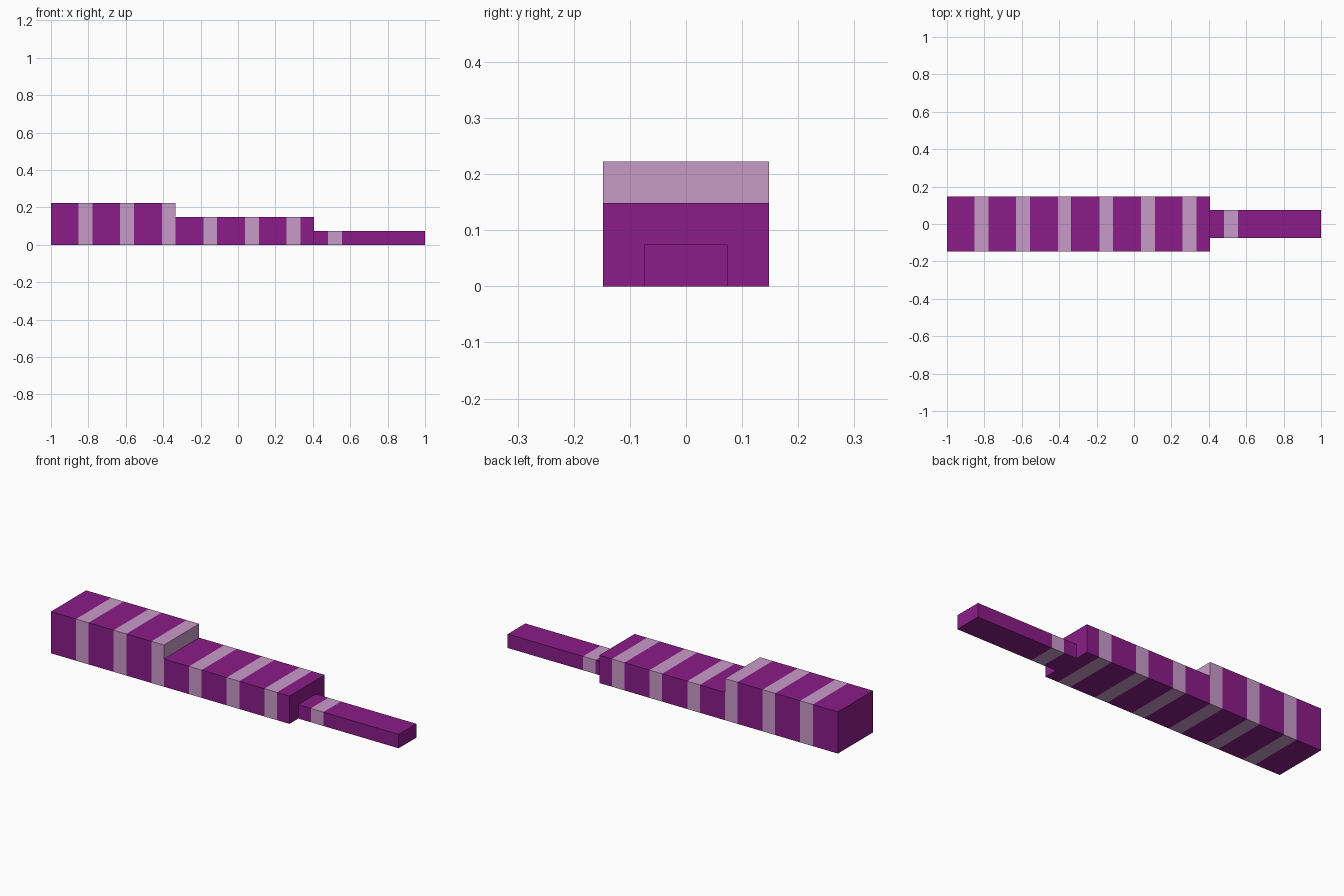
import bpy, bmesh, math
from mathutils import Matrix, Vector

if "Cube" in bpy.data.objects:
    bpy.data.objects.remove(bpy.data.objects["Cube"])

U = 2 / 27  # one block of the grid the model is built on


def srgb(r, g, b):
    lin = [((c / 255 + 0.055) / 1.055) ** 2.4 for c in (r, g, b)]
    return (*lin, 1)


def material(name, colour):
    m = bpy.data.materials.new(name)
    m.diffuse_color = colour
    m.use_nodes = True
    m.node_tree.nodes["Principled BSDF"].inputs["Base Color"].default_value = m.diffuse_color
    return m


purple = material("purple", srgb(139, 28, 137))
lilac = material("lilac", srgb(201, 155, 201))


def striped_box(name, start, end, width, height):
    """Box spanning blocks start..end along x, resting on z = 0, with stripes."""
    bm = bmesh.new()
    size = Vector((end - start, width, height)) * U
    centre = Vector((-1 + (start + end) / 2 * U, 0, height * U / 2))
    bmesh.ops.create_cube(bm, size=1,
                          matrix=Matrix.Translation(centre) @ Matrix.Diagonal((*size, 1)))
    # every third block is a pale band, stopping before the tip
    bands = [i for i in range(2, 21, 3) if start <= i < end]
    for cut in sorted({c for b in bands for c in (b, b + 1)} - {start, end}):
        bmesh.ops.bisect_plane(bm, geom=bm.verts[:] + bm.edges[:] + bm.faces[:],
                               plane_co=(-1 + cut * U, 0, 0), plane_no=(1, 0, 0))
    bm.normal_update()
    for f in bm.faces:
        x = f.calc_center_median().x - f.normal.x * U / 2
        f.material_index = int(math.floor((x + 1) / U) in bands and
                               abs((x + 1) / U - math.floor((x + 1) / U) - 0.5) < 0.1)
    mesh = bpy.data.meshes.new(name)
    bm.to_mesh(mesh)
    bm.free()
    mesh.materials.append(purple)
    mesh.materials.append(lilac)
    obj = bpy.data.objects.new(name, mesh)
    bpy.context.collection.objects.link(obj)


# tall rear section, lower middle section, narrow tip
striped_box("rear_section", 0, 9, 4, 3)
striped_box("middle_section", 9, 19, 4, 2)
striped_box("narrow_tip", 19, 27, 2, 1)
